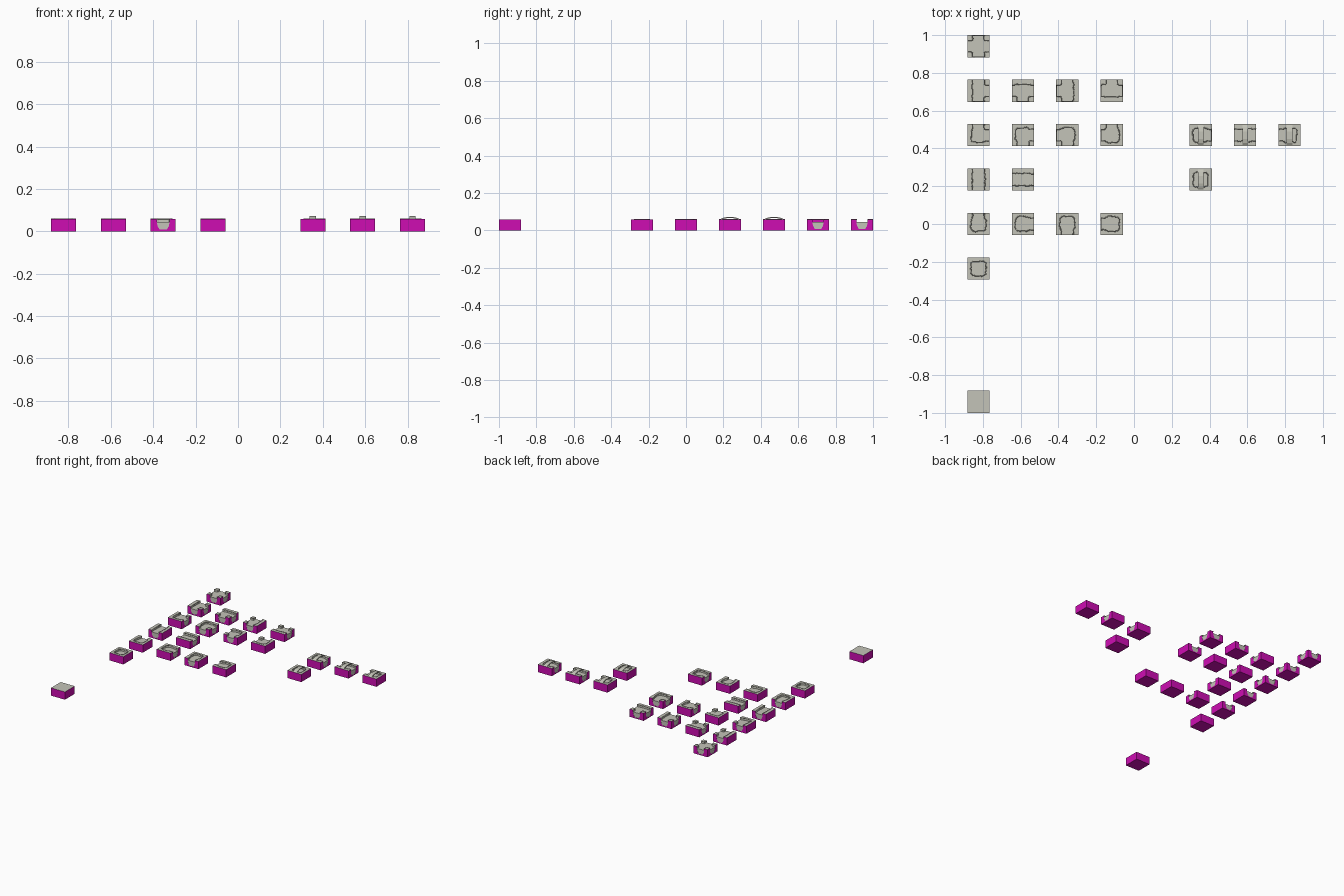
import bpy, bmesh, math, random
from mathutils import Matrix, Vector

if "Cube" in bpy.data.objects:
    bpy.data.objects.remove(bpy.data.objects["Cube"])

random.seed(4)
P = 4 / 17            # grid spacing of the tiles
H = 1 / 17            # half tile width, also tile height
W = 0.031             # half width of a channel mouth
FLOOR = 0.045


def material(name, rgb):
    m = bpy.data.materials.new(name)
    m.diffuse_color = (*rgb, 1)
    m.use_nodes = True
    m.node_tree.nodes["Principled BSDF"].inputs["Base Color"].default_value = m.diffuse_color
    return m


MAGENTA = material("magenta side", (0.62, 0.004, 0.45))
GREY = material("warm grey top", (0.55, 0.55, 0.48))


def obj(name, bm, loc=(0, 0, 0)):
    bmesh.ops.recalc_face_normals(bm, faces=bm.faces)
    me = bpy.data.meshes.new(name)
    bm.to_mesh(me)
    bm.free()
    o = bpy.data.objects.new(name, me)
    o.location = loc
    bpy.context.collection.objects.link(o)
    return o


def loft(bm, a, b):
    """Closed solid between two rings of equal length."""
    ra, rb = [bm.verts.new(p) for p in a], [bm.verts.new(p) for p in b]
    bm.faces.new(ra[::-1])
    bm.faces.new(rb)
    n = len(a)
    for i in range(n):
        j = (i + 1) % n
        bm.faces.new((ra[i], ra[j], rb[j], rb[i]))


def turn(k, x, y):
    v = Matrix.Rotation(k * math.pi / 2, 2) @ Vector((x, y))
    return (v.x, v.y)


def jit(p, s=0.0028):
    return (p[0] + random.uniform(-s, s), p[1] + random.uniform(-s, s))


def channel(sides):
    """Outline of the hollow plus the bank lines; sides 0..3 = R, T, L, B."""
    outline, banks, cur = [], [], []
    for k in range(4):
        nxt = (k + 1) % 4
        a, b = k in sides, nxt in sides
        if a:
            banks.append(cur)
            cur = [turn(k, H, W)]
            outline += [turn(k, H, -W), turn(k, H + .02, -W), turn(k, H + .02, W), turn(k, H, W)]
            banks[-1].append(turn(k, H, -W))
        else:
            both = (k + 1) % 4 in sides and (k + 3) % 4 in sides
            c = 0.034 if both else 0.040
            pts = [jit(turn(k, c, t)) for t in (-0.017, 0, 0.017)]
            outline += pts
            cur += pts
        if a and b:
            pts = [(W + .007, W), (W + .002, W + .002), (W, W + .007)]
        elif a:
            pts = [(0.044, W), (0.031, 0.034)]
        elif b:
            pts = [(0.034, 0.031), (W, 0.044)]
        else:
            pts = [(0.038, 0.029), (0.029, 0.038)]
        pts = [jit(turn(k, *p), 0.0012) for p in pts]
        outline += pts
        cur += pts
    if sides:                      # join the last bank to the first
        banks[0] = cur + banks[0]
    else:
        banks = [cur + cur[:1]]
    return outline, banks


def make_tile(name, loc, sides):
    bm = bmesh.new()
    bmesh.ops.create_cube(bm, size=1, matrix=Matrix.Translation((0, 0, H / 2)) @ Matrix.Diagonal((2 * H, 2 * H, H, 1)))
    tile = obj(name, bm, loc)
    cutters, banks = [], []
    if sides is not None:
        outline, banks = channel(sides)
        bm = bmesh.new()
        loft(bm, [(x * .96, y * .96, FLOOR) for x, y in outline], [(x, y, H + .03) for x, y in outline])
        cutters.append(obj("channel_cutter", bm, loc))
        # shallow grey panel below each channel mouth
        if sides:
            bm = bmesh.new()
            prof = [(-.031, .05), (-.027, .025), (-.017, .008), (.017, .008), (.027, .025), (.031, .05)]
            for k in sides:
                loft(bm, *[[(*turn(k, r, u), z) for u, z in prof] for r in (H - .0008, H + .02)])
            cutters.append(obj("panel_cutter", bm, loc))
        for c in cutters:
            c.hide_render = True
            mod = tile.modifiers.new("cut", 'BOOLEAN')
            mod.operation, mod.solver, mod.object = 'DIFFERENCE', 'EXACT', c
        bpy.context.view_layer.update()
        me = bpy.data.meshes.new_from_object(tile.evaluated_get(bpy.context.evaluated_depsgraph_get()))
        tile.modifiers.clear()
        tile.data = me
        for c in cutters:
            bpy.data.objects.remove(c)
    me = tile.data
    me.materials.clear()
    me.materials.append(MAGENTA)
    me.materials.append(GREY)
    # faces on the outer box sides and bottom are magenta, the rest grey
    for f in me.polygons:
        n, c = f.normal, f.center
        side = abs(n.z) < .1 and max(abs(c.x), abs(c.y)) > H - .0003
        f.material_index = 0 if side or c.z < .0005 else 1
    # low rims along the banks
    if banks:
        cu = bpy.data.curves.new(name + "_rim", 'CURVE')
        cu.dimensions = '3D'
        cu.bevel_depth, cu.bevel_resolution, cu.use_fill_caps = 0.0028, 1, True
        for b in banks:
            s = cu.splines.new('POLY')
            s.points.add(len(b) - 1)
            for p, (x, y) in zip(s.points, b):
                p.co = (x, y, H - .0002, 1)
        cu.materials.append(GREY)
        rim = bpy.data.objects.new(name + "_rim", cu)
        rim.location = loc
        bpy.context.collection.objects.link(rim)


def make_bridge(loc):
    """Thin flat-topped arch across the channel."""
    prof = [(-.054, .058), (-.042, .066), (-.02, .0715), (.02, .0715), (.042, .066), (.054, .058)]
    under = [(y * .93, z - .006) for y, z in prof[::-1]]
    bm = bmesh.new()
    loft(bm, *[[(x, y, z) for y, z in prof + under] for x in (-.015, .015)])
    obj("bridge", bm, loc).data.materials.append(GREY)


R, T, L, B = range(4)
# column, row (in grid steps from the top left), open sides, bridge
TILES = [
    ("crossing", 0, 0, (R, T, L, B), False),
    ("junction", 0, 1, (R, T, B), False), ("junction", 1, 1, (R, L, B), False),
    ("junction", 2, 1, (T, L, B), False), ("junction", 3, 1, (R, T, L), False),
    ("bend", 0, 2, (R, T), False), ("bend", 1, 2, (R, B), False),
    ("bend", 2, 2, (L, B), False), ("bend", 3, 2, (T, L), False),
    ("straight", 0, 3, (T, B), False), ("straight", 1, 3, (R, L), False),
    ("dead_end", 0, 4, (T,), False), ("dead_end", 1, 4, (R,), False),
    ("dead_end", 2, 4, (B,), False), ("dead_end", 3, 4, (L,), False),
    ("pond", 0, 5, (), False), ("plain", 0, 8, None, False),
    ("bridge_end", 5, 2, (R,), True), ("bridge_straight", 6, 2, (R, L), True),
    ("bridge_end", 7, 2, (L,), True), ("bridge_pond", 5, 3, (), True),
]
for kind, col, row, sides, bridge in TILES:
    loc = (-3.5 * P + col * P, 4 * P - row * P, 0)
    make_tile(kind + "_tile", loc, sides)
    if bridge:
        make_bridge(loc)
